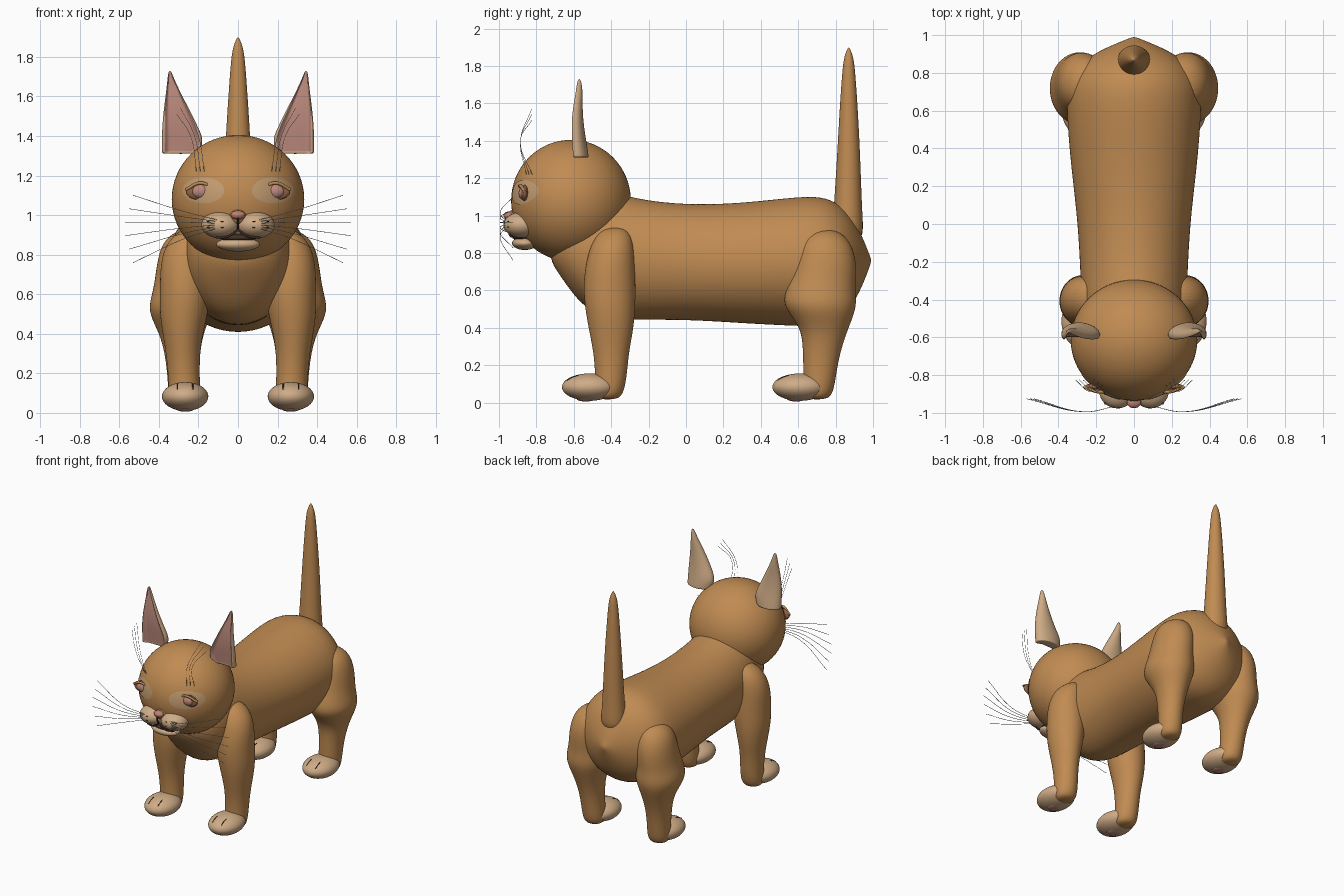
import bpy, bmesh
from math import sin, cos, pi, sqrt
from mathutils import Vector

old = bpy.data.objects.get("Cube")
if old:
    bpy.data.objects.remove(old, do_unlink=True)


def material(name, r, g, b):
    m = bpy.data.materials.new(name)
    m.use_nodes = True
    m.diffuse_color = (r, g, b, 1)
    bsdf = m.node_tree.nodes["Principled BSDF"]
    bsdf.inputs["Base Color"].default_value = (r, g, b, 1)
    bsdf.inputs["Roughness"].default_value = 0.8
    return m


FUR = material("ginger fur", .53, .26, .085)
CREAM = material("cream fur", .62, .41, .24)
PATCH = material("pale eye patch", .55, .34, .17)
PINK = material("soft pink", .50, .25, .20)
ROSE = material("rose nose", .52, .22, .16)
LID = material("brown eyelid", .30, .13, .06)
DARK = material("dark brown", .06, .03, .02)
WHISKER = material("whisker grey", .45, .45, .45)


def finish(bm, name, mats, levels=0):
    bmesh.ops.recalc_face_normals(bm, faces=bm.faces)
    mesh = bpy.data.meshes.new(name)
    bm.to_mesh(mesh)
    bm.free()
    for m in mats:
        mesh.materials.append(m)
    for p in mesh.polygons:
        p.use_smooth = True
    ob = bpy.data.objects.new(name, mesh)
    bpy.context.collection.objects.link(ob)
    if levels:
        mod = ob.modifiers.new("smooth", "SUBSURF")
        mod.levels = mod.render_levels = levels
    return ob


def ball(name, centre, radii, mat, detail=24):
    bm = bmesh.new()
    bmesh.ops.create_uvsphere(bm, u_segments=detail * 2, v_segments=detail, radius=1)
    for v in bm.verts:
        v.co = Vector(centre) + Vector(a * b for a, b in zip(v.co, radii))
    return finish(bm, name, [mat])


def loft(name, rings, mats, axis="z", side=1, dish=False, sides=24):
    """Rings are (position along axis, centre a, centre b, radius a, radius b)."""
    bm = bmesh.new()
    loops = []
    for t, a, b, ra, rb in rings:
        loop = []
        for i in range(sides):
            c, s = cos(2 * pi * i / sides), sin(2 * pi * i / sides)
            # a dished front gives a raised rim
            k = 0.15 if dish and s < 0 and abs(c) < .8 else 1
            u, w = a + ra * c, b + rb * s * k
            loop.append(bm.verts.new((side * u, w, t) if axis == "z" else (side * u, t, w)))
        loops.append(loop)
    for n, (lo, hi) in enumerate(zip(loops, loops[1:])):
        for i in range(sides):
            j = (i + 1) % sides
            f = bm.faces.new((lo[i], lo[j], hi[j], hi[i]))
            mid = 2 * pi * (i + .5) / sides
            if dish and n and sin(mid) < 0 and abs(cos(mid)) < .85:
                f.material_index = 1
    bm.faces.new(loops[0])
    bm.faces.new(loops[-1])
    return finish(bm, name, mats, 2)


def strand(name, points, mat, radius):
    cu = bpy.data.curves.new(name, "CURVE")
    cu.dimensions = "3D"
    cu.bevel_depth = radius
    cu.bevel_resolution = 1
    sp = cu.splines.new("BEZIER")
    sp.bezier_points.add(len(points) - 1)
    for bp, p in zip(sp.bezier_points, points):
        bp.co = p
        bp.handle_left_type = bp.handle_right_type = "AUTO"
    cu.materials.append(mat)
    ob = bpy.data.objects.new(name, cu)
    bpy.context.collection.objects.link(ob)


# Torso, from chest to pointed rump
loft("body", [
    (-.73, 0, .82, .08, .06), (-.66, 0, .82, .20, .16), (-.57, 0, .81, .25, .28),
    (-.45, 0, .80, .275, .35), (-.28, 0, .765, .285, .325), (0, 0, .75, .297, .307),
    (.3, 0, .745, .335, .322), (.6, 0, .755, .36, .348), (.75, 0, .755, .355, .35),
    (.86, 0, .755, .28, .28), (.93, 0, .755, .16, .165), (.975, 0, .757, .045, .05),
    (.99, 0, .76, .008, .008)], [FUR], axis="y", sides=32)

# Upright tail
loft("tail", [
    (.85, 0, .865, .10, .09), (1.0, 0, .865, .082, .078), (1.2, 0, .868, .072, .068),
    (1.4, 0, .87, .062, .058), (1.6, 0, .87, .049, .047), (1.78, 0, .87, .036, .034),
    (1.85, 0, .87, .026, .025), (1.9, 0, .87, .004, .004)], [FUR])

# Head
HEAD, SIZE = (0, -.615, 1.08), (.335, .32, .325)
ball("head", HEAD, SIZE, FUR, 32)


def head_front(x, z):
    rest = 1 - (x / SIZE[0]) ** 2 - ((z - HEAD[2]) / SIZE[2]) ** 2
    return HEAD[1] - SIZE[1] * sqrt(max(rest, 0))


def eye_patch(name, side):
    bm = bmesh.new()
    bmesh.ops.create_grid(bm, x_segments=24, y_segments=24, size=1)
    for v in bm.verts:
        u, w = v.co.x, v.co.y
        u, w = u * sqrt(1 - w * w / 2), w * sqrt(1 - u * u / 2)
        x, z = side * (.175 + .105 * u), 1.125 + .065 * w
        v.co = (x, head_front(x, z) - .004, z)
    return finish(bm, name, [PATCH])


FRONT_LEG = [
    (.94, .22, -.38, .05, .06), (.87, .25, -.39, .11, .11), (.76, .27, -.405, .125, .13),
    (.62, .265, -.41, .13, .142), (.5, .275, -.405, .123, .135), (.38, .28, -.40, .098, .118),
    (.27, .277, -.40, .083, .095), (.15, .272, -.40, .08, .085), (.06, .27, -.41, .08, .08),
    (.015, .27, -.42, .06, .06)]
BACK_LEG = [
    (.93, .24, .74, .05, .05), (.88, .26, .74, .115, .13), (.78, .27, .745, .138, .165),
    (.68, .28, .735, .14, .175), (.61, .285, .72, .148, .185), (.53, .29, .715, .165, .2),
    (.46, .29, .73, .14, .165), (.38, .285, .74, .105, .122), (.27, .28, .725, .085, .1),
    (.15, .275, .715, .08, .088), (.06, .27, .71, .08, .08), (.015, .27, .70, .06, .06)]
EAR = [
    (1.31, .29, -.58, .095, .06), (1.315, .29, -.58, .096, .06), (1.38, .278, -.585, .108, .056),
    (1.45, .294, -.592, .09, .05), (1.55, .314, -.593, .06, .04), (1.65, .333, -.58, .027, .028),
    (1.71, .343, -.575, .012, .018), (1.73, .344, -.573, .004, .006)]

for side, label in ((1, "left"), (-1, "right")):
    # Legs, paws, toe creases and pads
    for end, rings, paw_y in (("front", FRONT_LEG, -.515), ("back", BACK_LEG, .61)):
        loft(f"{label}_{end}_leg", rings, [FUR], side=side)
        ball(f"{label}_{end}_paw", (side * .267, paw_y, .083), (.117, .148, .073), CREAM)
        ball(f"{label}_{end}_pad", (side * .267, paw_y - .02, .02), (.045, .05, .014), PINK, 10)
        for k in (-1, 1):
            x = side * .267 + k * .038
            strand(f"{label}_{end}_toe_crease", [(x, paw_y - .12, .118), (x, paw_y - .09, .136),
                                                 (x, paw_y - .06, .146)], DARK, .003)

    # Ears with a pink dished front
    loft(f"{label}_ear", EAR, [CREAM, PINK], side=side, dish=True)

    # Eyes
    eye_patch(f"{label}_eye_patch", side)
    ball(f"{label}_eyelid", (side * .19, -.862, 1.12), (.074, .02, .044), LID, 16)
    ball(f"{label}_eye", (side * .185, -.868, 1.12), (.05, .027, .036), PINK, 16)
    strand(f"{label}_upper_lid", [(side * .115, -.875, 1.125), (side * .185, -.888, 1.162),
                                  (side * .265, -.862, 1.128)], FUR, .009)

    # Muzzle lobe and mouth line
    ball(f"{label}_muzzle", (side * .088, -.88, .95), (.097, .096, .068), CREAM)
    strand(f"{label}_mouth_line", [(0, -.945, .925), (side * .05, -.94, .893),
                                   (side * .11, -.92, .887)], DARK, .006)

    # Whisker spots and whiskers
    for i in range(6):
        f = i / 5 - .5
        strand(f"{label}_whisker", [(side * .10, -.965, .955 + .04 * f),
                                    (side * .26, -.994, .95 + .13 * f),
                                    (side * (.58 - .1 * abs(f)), -.925, .93 + .34 * f)],
               WHISKER, .0015)
        ball(f"{label}_whisker_spot", (side * (.08 + .035 * (i % 3)), -.972 + .011 * (i % 3),
                                       .938 + .03 * (i // 3)), (.008, .006, .003), DARK, 6)

    # Brow whiskers
    for i in range(3):
        x = .17 + .02 * i
        strand(f"{label}_brow_whisker", [(side * x, head_front(x, 1.22), 1.22),
                                         (side * (x + .03), -.885, 1.4),
                                         (side * (x + .1), -.825, 1.57 - .03 * i)],
               WHISKER, .0012)

# Nose, philtrum, mouth and chin
ball("nose_bridge", (0, -.88, .99), (.055, .075, .05), FUR, 16)
ball("nose", (0, -.945, 1.0), (.037, .03, .023), ROSE, 16)
strand("philtrum", [(0, -.968, .985), (0, -.962, .955), (0, -.945, .925)], DARK, .005)
ball("mouth", (0, -.87, .885), (.09, .06, .02), DARK, 12)
ball("chin", (0, -.862, .852), (.11, .068, .036), CREAM, 20)
